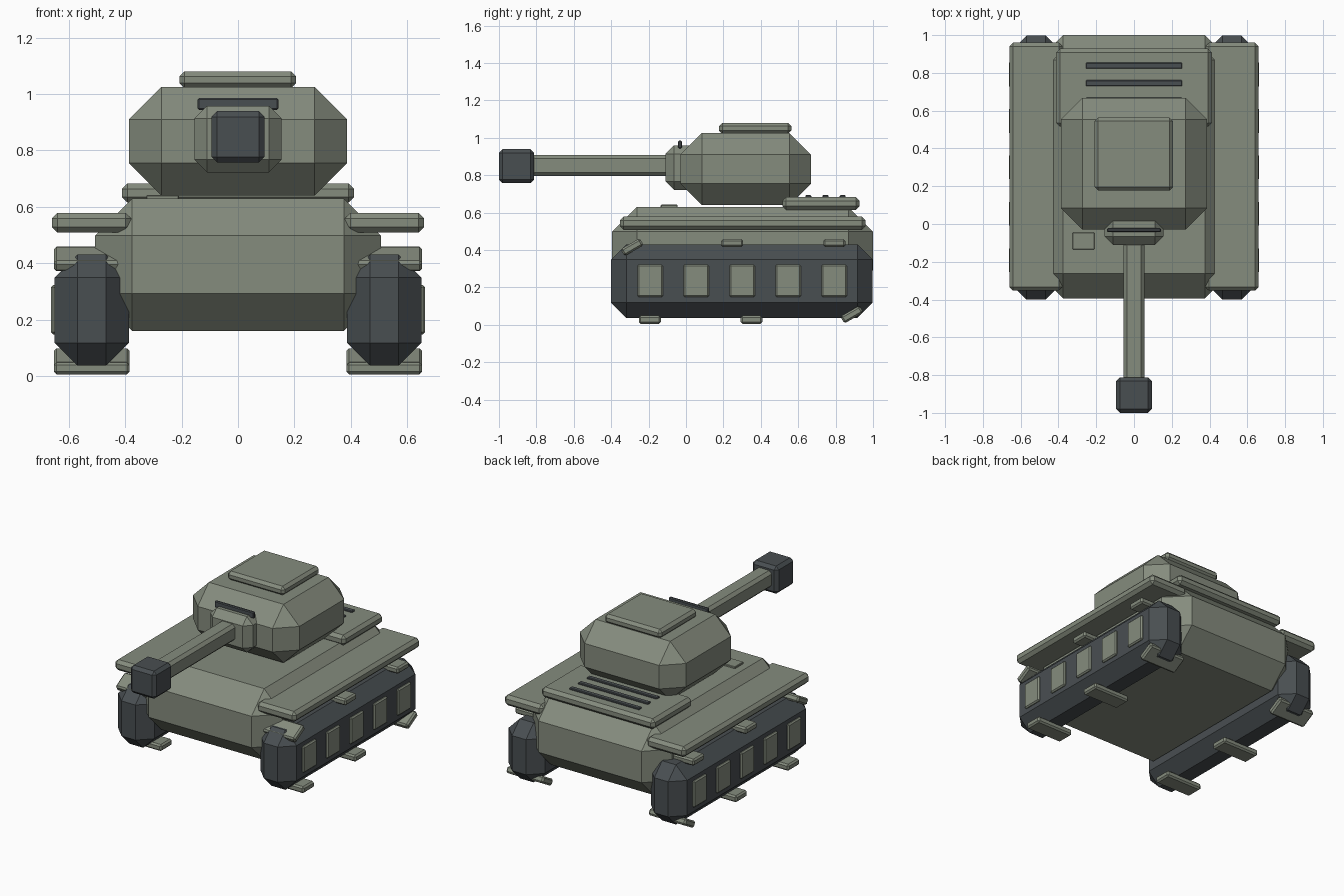
import bpy
import bmesh
from math import radians

if "Cube" in bpy.data.objects:
    bpy.data.objects.remove(bpy.data.objects["Cube"])


def paint(name, rgb):
    m = bpy.data.materials.new(name)
    m.diffuse_color = (*rgb, 1)
    m.use_nodes = True
    m.node_tree.nodes["Principled BSDF"].inputs["Base Color"].default_value = m.diffuse_color
    return m


OLIVE = paint("olive grey", (0.235, 0.262, 0.208))
DARK = paint("dark steel", (0.066, 0.077, 0.083))


def block(name, x, y, z, bevel, mat, tilt=0):
    """Chamfered box from (min, max) ranges, optionally tilted about x."""
    lo, hi = zip(x, y, z)
    bm = bmesh.new()
    bmesh.ops.create_cube(bm, size=1)
    for v in bm.verts:
        v.co = [c * (b - a) for c, a, b in zip(v.co, lo, hi)]
    bmesh.ops.bevel(bm, geom=bm.edges[:], offset=bevel, segments=1,
                    affect='EDGES', clamp_overlap=True)
    bmesh.ops.recalc_face_normals(bm, faces=bm.faces[:])
    me = bpy.data.meshes.new(name)
    bm.to_mesh(me)
    bm.free()
    me.materials.append(mat)
    ob = bpy.data.objects.new(name, me)
    ob.location = [(a + b) / 2 for a, b in zip(lo, hi)]
    ob.rotation_euler.x = radians(tilt)
    bpy.context.collection.objects.link(ob)
    return ob


def around(c, size):
    return (c - size / 2, c + size / 2)


# Hull, engine deck and its grilles
block("hull", (-0.507, 0.507), (-0.395, 1.0), (0.16, 0.63), 0.132, OLIVE)
block("engine_deck", (-0.412, 0.412), (0.515, 0.928), (0.615, 0.683), 0.02, OLIVE)
for i in range(3):
    block(f"grille_{i + 1}", (-0.255, 0.255), around(0.654 + i * 0.092, 0.032),
          (0.67, 0.693), 0.004, DARK)
block("driver_hatch", (-0.325, -0.21), (-0.135, -0.045), (0.62, 0.642), 0.003, OLIVE)

# Turret, roof hatch and gun
block("turret", (-0.387, 0.387), (-0.03, 0.668), (0.64, 1.025), 0.115, OLIVE)
block("roof_hatch", (-0.208, 0.206), (0.177, 0.563), (1.02, 1.08), 0.018, OLIVE)
block("mantlet", (-0.155, 0.155), (-0.11, 0.06), (0.722, 0.958), 0.045, OLIVE)
block("sight_slit", (-0.143, 0.143), (-0.042, -0.022), (0.943, 0.985), 0.005, DARK)
block("gun_barrel", (-0.056, 0.056), (-0.84, -0.05), (0.796, 0.908), 0.019, OLIVE)
block("muzzle", (-0.094, 0.094), (-1.0, -0.812), (0.757, 0.939), 0.02, DARK)

# Track links: centre y, centre z, tilt
LINKS = [(-0.288, 0.415, 30), (0.247, 0.437, 0), (0.793, 0.437, 0),
         (-0.193, 0.027, 0), (0.35, 0.027, 0), (0.887, 0.055, 30)]

# Running gear and fenders, one set per side
for s, side in ((-1, "left"), (1, "right")):
    def span(a, b):
        return tuple(sorted((s * a, s * b)))

    block(f"track_{side}", span(0.387, 0.65), (-0.4, 0.998), (0.037, 0.43), 0.081, DARK)
    block(f"fender_{side}", span(0.378, 0.66), (-0.353, 0.96), (0.508, 0.578), 0.02, OLIVE)
    for i in range(5):
        block(f"wheel_plate_{side}_{i + 1}", span(0.62, 0.663),
              around(-0.192 + i * 0.246, 0.137), (0.148, 0.322), 0.008, OLIVE)
    for i, (y, z, tilt) in enumerate(LINKS):
        block(f"track_link_{side}_{i + 1}", span(0.384, 0.653),
              around(y, 0.118), around(z, 0.043), 0.01, OLIVE, tilt)
